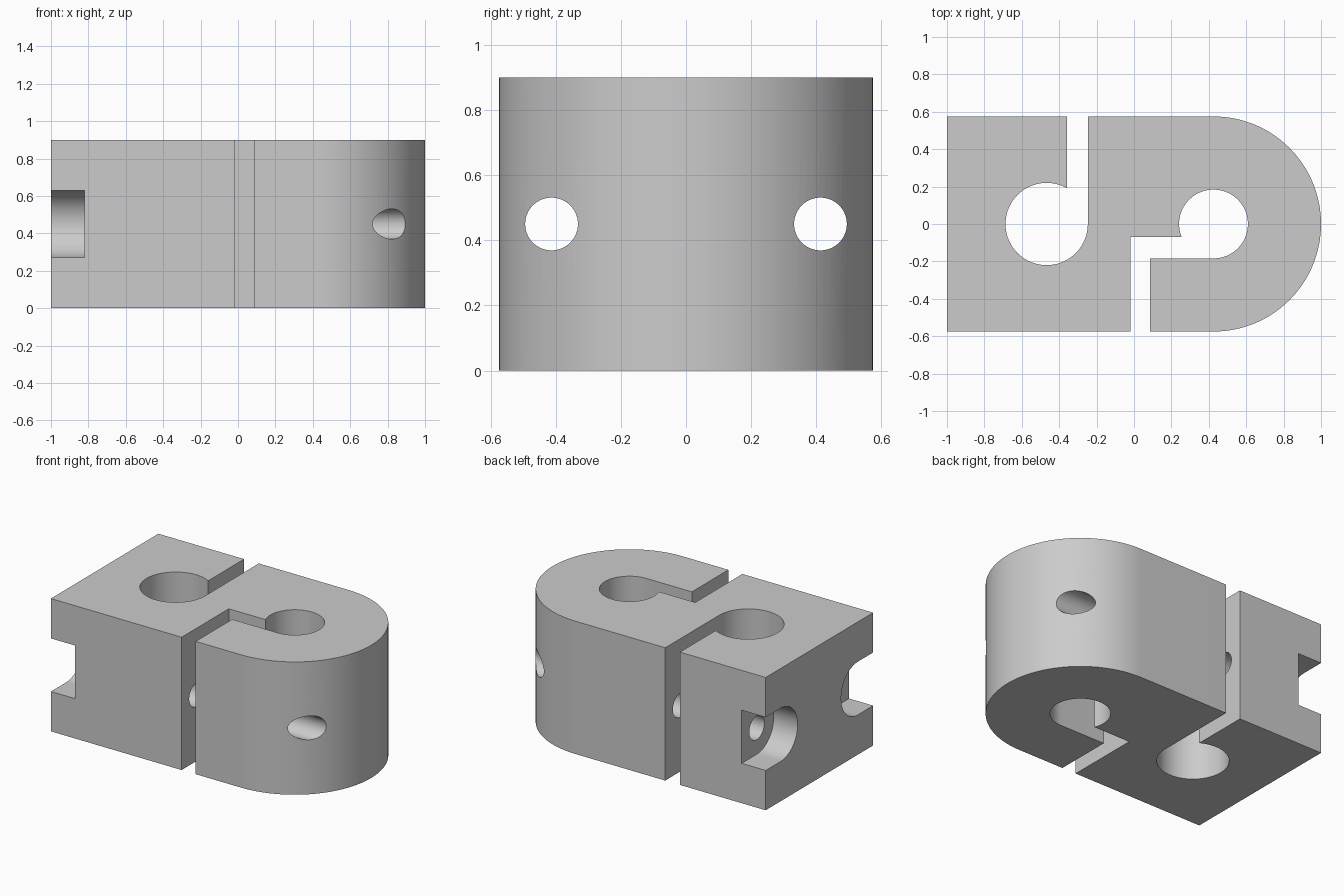
import bpy
import bmesh
from math import cos, sin, pi, radians, asin, acos, degrees
from mathutils import Vector

if "Cube" in bpy.data.objects:
    bpy.data.objects.remove(bpy.data.objects["Cube"], do_unlink=True)

HEIGHT, HALF = 0.9, 0.575        # block height and half depth
END_X = 1.0 - HALF               # centre of the rounded end
BOLT_Y, BOLT_Z = 0.413, HEIGHT / 2

grey = bpy.data.materials.new("plain grey")
grey.use_nodes = True
colour = (0.6, 0.6, 0.6, 1)
grey.diffuse_color = colour
grey.node_tree.nodes["Principled BSDF"].inputs["Base Color"].default_value = colour


def arc(cx, cy, r, start, end, steps=64):
    """Points along an arc, angles in degrees."""
    angles = [radians(start + (end - start) * i / steps) for i in range(steps + 1)]
    return [(cx + r * cos(a), cy + r * sin(a)) for a in angles]


def prism(name, profile, to_3d, sweep):
    """Extrude a closed 2D profile along the sweep vector."""
    bm = bmesh.new()
    face = bm.faces.new([bm.verts.new(to_3d(u, v)) for u, v in profile])
    top = bmesh.ops.extrude_face_region(bm, geom=[face])["geom"]
    verts = [g for g in top if isinstance(g, bmesh.types.BMVert)]
    bmesh.ops.translate(bm, verts=verts, vec=Vector(sweep))
    bmesh.ops.recalc_face_normals(bm, faces=bm.faces[:])
    mesh = bpy.data.meshes.new(name)
    bm.to_mesh(mesh)
    bm.free()
    mesh.materials.append(grey)
    obj = bpy.data.objects.new(name, mesh)
    bpy.context.collection.objects.link(obj)
    return obj


# Clamp outline: two bores, each opened by a slot
big_x, big_r = -0.467, 0.22
small_r, slot_top = 0.184, -0.07
lip = 180 + degrees(asin(-slot_top / small_r))
slot_x = -0.357
slot_angle = degrees(acos((slot_x - big_x) / big_r))
outline = [(-1, -HALF), (-0.02, -HALF), (-0.02, slot_top)]
outline += arc(END_X, 0, small_r, lip, -90)
outline += [(0.085, -small_r), (0.085, -HALF)]
outline += arc(END_X, 0, HALF, -90, 90)
outline += [(big_x + big_r, HALF)]
outline += arc(big_x, 0, big_r, 0, slot_angle - 360)
outline += [(slot_x, HALF), (-1, HALF)]
body = prism("clamp_body", outline, lambda u, v: (u, v, 0), (0, 0, HEIGHT))

# Bolt holes along x, with head pockets open to the sides
cutters = []
for side in (-1, 1):
    def across(u, v, side=side):
        return (-1.1, side * u, v)

    hole = arc(BOLT_Y, BOLT_Z, 0.081, 0, 360)[:-1]
    pocket = arc(BOLT_Y, BOLT_Z, 0.18, 90, 270, 40)
    pocket += [(0.7, BOLT_Z - 0.18), (0.7, BOLT_Z + 0.18)]
    cutters.append(prism("bolt_hole_cutter", hole, across, (2.2, 0, 0)))
    cutters.append(prism("head_pocket_cutter", pocket, across, (0.28, 0, 0)))

bpy.ops.object.select_all(action="DESELECT")
bpy.context.view_layer.objects.active = body
body.select_set(True)
for cutter in cutters:
    cutter.hide_render = True
    mod = body.modifiers.new("cut", "BOOLEAN")
    mod.operation, mod.solver, mod.object = "DIFFERENCE", "EXACT", cutter
    bpy.ops.object.modifier_apply(modifier=mod.name)
for cutter in cutters:
    bpy.data.objects.remove(cutter, do_unlink=True)

bpy.ops.object.shade_smooth_by_angle(angle=radians(30))
